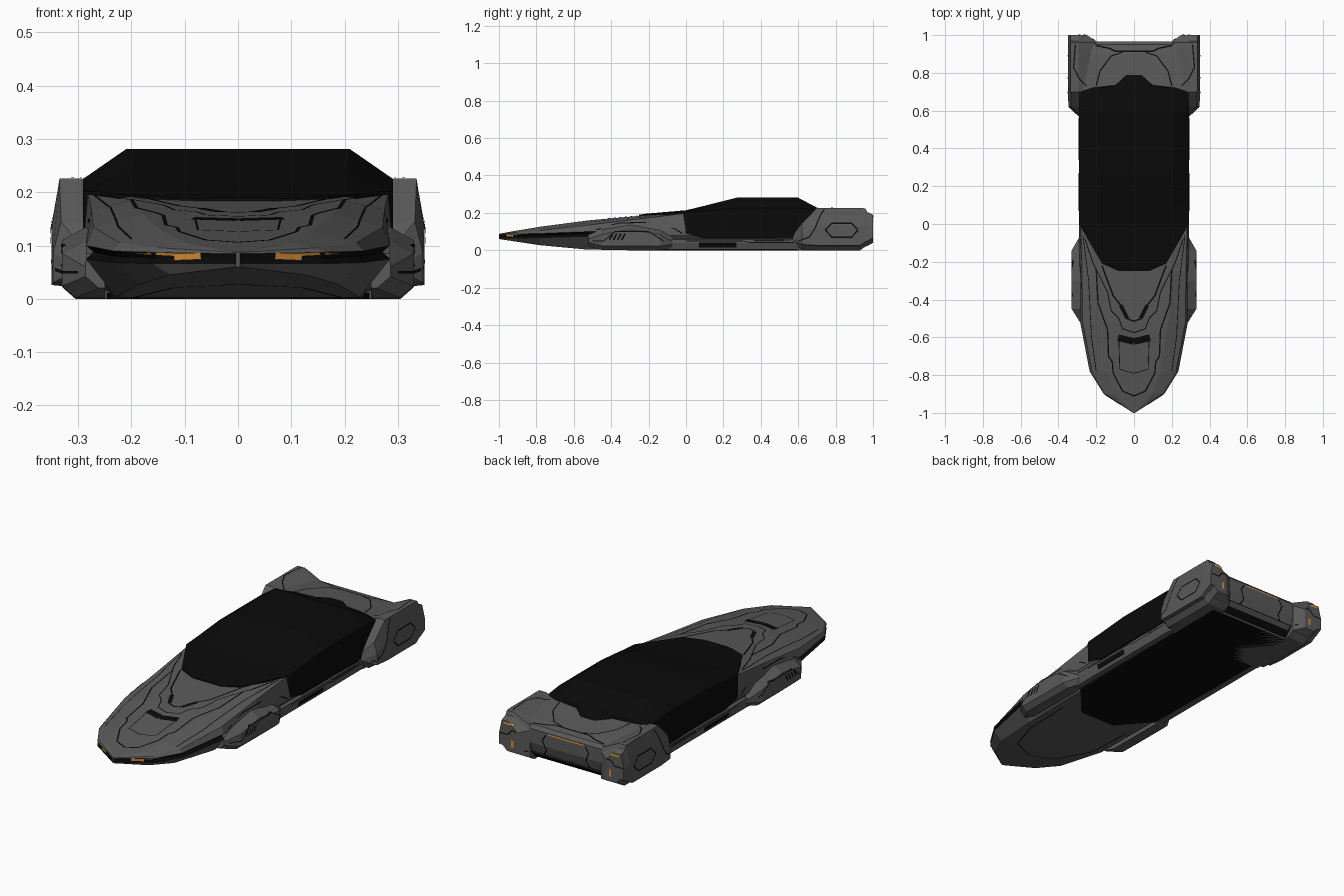
import bpy, bmesh
from mathutils import Vector
from mathutils.bvhtree import BVHTree

if "Cube" in bpy.data.objects:
    bpy.data.objects.remove(bpy.data.objects["Cube"])


def material(name, r, g, b):
    m = bpy.data.materials.new(name)
    m.diffuse_color = (r, g, b, 1)
    m.use_nodes = True
    m.node_tree.nodes["Principled BSDF"].inputs["Base Color"].default_value = m.diffuse_color
    return m


GREY = material("dark_grey", .1, .1, .1)
BLACK = material("black", .003, .003, .003)
ORANGE = material("orange", .7, .28, .04)
surf_v, surf_f = [], []          # surfaces that seams are projected onto


def finish(name, bm, mats, solid=True):
    """Mirror across x, make the object, remember its surface."""
    bmesh.ops.mirror(bm, geom=bm.verts[:] + bm.edges[:] + bm.faces[:],
                     axis='X', merge_dist=.0005)
    if solid:
        bmesh.ops.recalc_face_normals(bm, faces=bm.faces[:])
        bm.verts.index_update()
        base = len(surf_v)
        surf_v.extend(v.co.copy() for v in bm.verts)
        surf_f.extend([base + v.index for v in f.verts] for f in bm.faces)
    me = bpy.data.meshes.new(name)
    bm.to_mesh(me)
    bm.free()
    for m in mats:
        me.materials.append(m)
    ob = bpy.data.objects.new(name, me)
    bpy.context.collection.objects.link(ob)


def loft(name, stations, mats, closed=False, dark=()):
    """Skin half cross-sections (y, [(x, z)...]) and mirror them."""
    bm = bmesh.new()
    rings = [[bm.verts.new((x, y, z)) for x, z in pts] for y, pts in stations]
    n = len(rings[0])
    for s, (a, b) in enumerate(zip(rings, rings[1:])):
        for i in range(n if closed else n - 1):
            j = (i + 1) % n
            f = bm.faces.new((a[i], a[j], b[j], b[i]))
            f.material_index = int((s, i) in dark)
    bm.faces.new(rings[0])
    bm.faces.new(rings[-1])
    finish(name, bm, mats)


VIEWS = {'top': (lambda u, v: (u, v, 1), (0, 0, -1)),
         'bottom': (lambda u, v: (u, v, -1), (0, 0, 1)),
         'side': (lambda u, v: (2, u, v), (-1, 0, 0)),
         'front': (lambda u, v: (u, -2, v), (0, 1, 0)),
         'rear': (lambda u, v: (u, 2, v), (0, -1, 0))}


def seam(name, view, pts, width=.007, mat=None, step=.012):
    """Ribbon along a 2D path, projected onto the body from one view."""
    place, d = VIEWS[view]
    d = Vector(d)
    path = []
    pts = [Vector(p) for p in pts]
    for a, b in zip(pts, pts[1:]):
        k = max(1, int((b - a).length / step))
        path += [a.lerp(b, i / k) for i in range(k)]
    path.append(pts[-1])
    bm = bmesh.new()
    prev = None
    for i, p in enumerate(path):
        t = path[min(i + 1, len(path) - 1)] - path[max(i - 1, 0)]
        if t.length < 1e-6:
            continue
        t.normalize()
        off = Vector((-t.y, t.x)) * width / 2
        hits = [TREE.ray_cast(Vector(place(*q)), d)[0] for q in (p + off, p - off)]
        cur = None
        if all(hits) and abs((hits[0] - hits[1]).dot(d)) < .05:
            cur = [bm.verts.new(h - d * .002) for h in hits]
            if prev:
                bm.faces.new((prev[0], prev[1], cur[1], cur[0]))
        prev = cur
    finish(name, bm, [mat or BLACK], solid=False)


# Main hull: pointed nose with a slot running round its lip
hull = [(-1, .004, .06, .066, .085, .003, .087, .002, .088),
        (-.9, .16, .045, .066, .087, .15, .096, .1, .106),
        (-.78, .235, .027, .068, .09, .222, .105, .14, .126),
        (-.52, .285, .003, .075, .1, .272, .135, .18, .16),
        (-.25, .29, .003, .08, .105, .275, .168, .2, .184),
        (0, .29, .003, .08, .105, .282, .198, .2, .204),
        (.62, .285, .003, .06, .08, .28, .198, .2, .203)]
loft("hull", [(y, [(0, zb), (w * .8, zb), (w, zl),
                   (w * (.95 if y < -.3 else 1), (zl + zu) / 2),
                   (w, zu), (ws, zs), (wt, zt), (0, zt)])
              for y, w, zb, zl, zu, ws, zs, wt, zt in hull],
     [GREY, BLACK], dark={(s, i) for s in range(4) for i in (2, 3)})

# Black canopy: wall foot, shoulder, roof edge
canopy = [(-.25, .08, .15, .188, .05, .190), (-.21, .17, .15, .193, .1, .196),
          (0, .291, .09, .203, .2, .214), (.1, .291, .065, .21, .2, .238),
          (.27, .291, .065, .225, .21, .281), (.6, .291, .065, .225, .21, .281),
          (.7, .289, .12, .215, .22, .228), (.72, .23, .15, .216, .18, .224),
          (.735, .1, .15, .216, .08, .22), (.79, .04, .15, .206, .03, .208)]
loft("canopy", [(y, [(0, zl), (x, zl), (x, zs), (xt, zt), (0, zt)])
                for y, x, zl, zs, xt, zt in canopy], [BLACK])

# Side sills and black underbody
sill = [(.25, .003), (.28, .003), (.292, .04), (.292, .058), (.25, .065)]
loft("side_sill", [(-.12, sill), (.62, sill)], [GREY], True)
loft("underbody", [(y, [(0, 0), (x, 0), (x, .012), (0, .012)])
                   for y, x in ((-.28, .1), (-.12, .24), (.9, .25))], [BLACK])

# Front side pods
loft("front_pod", [(y, [(.25, zb), (x - .025, zb), (x, zb + .022), (x, zt - .025),
                        (.285, zt), (.25, zt)])
                   for y, x, zb, zt in ((-.52, .286, .02, .085), (-.45, .33, .002, .11),
                                        (-.3, .33, 0, .135), (-.14, .33, 0, .11),
                                        (-.07, .29, .01, .07))], [GREY], True)

# Rear deck between the pods
deck = [(.6, 0, .2), (.7, 0, .215), (.9, .0, .195), (.95, .05, .187), (.965, .1, .17)]
loft("rear_deck", [(y, [(0, zb), (.28, zb), (.28, zt), (0, zt)])
                   for y, zb, zt in deck], [GREY])

# Rear corner pods
loft("rear_pod", [(y, [(xi, zb), (x - .045, zb), (x - .02, zb + .024), (x, zb + .026),
                       (x, zb + (zt - zb) * .58), (x - .015, zt), (x - .055, zt),
                       (xi, zt - .045)])
                  for y, x, xi, zb, zt in ((.57, .294, .2, .03, .08), (.62, .347, .2, .005, .145),
                                           (.7, .35, .2, 0, .226), (.93, .35, .2, 0, .226),
                                           (.96, .35, .2, .02, .224), (.968, .35, .2, .022, .205),
                                           (1, .35, .25, .04, .19))], [GREY], True)

TREE = BVHTree.FromPolygons(surf_v, surf_f)

# Hood seams and scoop
seam("hood_outer_seam", 'top', [(0, -.91), (.06, -.885), (.11, -.79), (.115, -.73), (.135, -.7),
                                (.14, -.56), (.19, -.42), (.2, -.24)])
seam("hood_middle_seam", 'top', [(0, -.575), (.06, -.555), (.08, -.5), (.12, -.46),
                                 (.14, -.36), (.22, -.2), (.26, -.08)], .005)
seam("hood_inner_seam", 'top', [(0, -.515), (.04, -.5), (.07, -.43), (.11, -.38), (.17, -.22)], .008)
seam("hood_inner_accent", 'top', [(.035, -.5), (.07, -.43)], .02)
seam("hood_side_seam", 'top', [(.2, -.78), (.225, -.6), (.24, -.3), (.27, -.06)], .004)
seam("hood_scoop", 'top', [(0, -.622), (.085, -.602)], .036)
seam("scoop_panel_seam", 'top', [(.08, -.62), (.075, -.77), (0, -.79)], .004)

# Nose lights and underside seam
seam("nose_light", 'front', [(.07, .08), (.12, .078)], .012, ORANGE)
seam("nose_light_strip", 'front', [(.1, .082), (.19, .087)], .005, ORANGE)
seam("nose_underside_seam", 'bottom', [(.2, -.3), (.19, -.55), (.12, -.74), (0, -.8)], .006)

# Side seams, vents and hexagonal panel
for k in range(4):
    y = -.41 + k * .022
    seam("pod_vent", 'side', [(y, .055), (y + .018, .088)], .009)
seam("pod_seam", 'side', [(-.5, .05), (-.44, .05), (-.38, .1), (-.2, .1), (-.12, .05)], .005)
seam("fender_seam", 'side', [(-.48, .11), (-.36, .145), (-.2, .15), (-.06, .115), (-.02, .09)], .006)
seam("sill_recess_front", 'side', [(.07, .029), (.27, .029)], .026)
seam("sill_recess_rear", 'side', [(.34, .055), (.56, .055)], .012)
seam("sill_seam", 'side', [(.0, .05), (.3, .05), (.34, .042), (.58, .042)], .004)
seam("hex_panel", 'side', [(.745, .108), (.78, .145), (.885, .145), (.92, .108),
                           (.885, .07), (.78, .07), (.745, .108)], .007)
seam("rear_pod_seam", 'side', [(.6, .05), (.66, .07), (.69, .12), (.72, .19), (.74, .22)], .006)

# Rear deck, rear face and tail lights
seam("deck_seam", 'top', [(.06, .91), (.12, .89), (.18, .81), (.2, .73)], .006)
seam("deck_edge_seam", 'top', [(0, .915), (.1, .915), (.13, .93), (.2, .945)], .008)
seam("pod_top_seam", 'top', [(.31, .95), (.32, .83), (.29, .77), (.25, .73)], .006)
seam("tail_strip", 'rear', [(0, .164), (.1, .164)], .007, ORANGE)
seam("tail_pod_light", 'rear', [(.27, .18), (.325, .18)], .01, ORANGE)
seam("tail_corner_light", 'rear', [(.275, .065), (.275, .1)], .012, ORANGE)
seam("rear_face_seam", 'rear', [(.11, .16), (.13, .13), (.11, .08), (.13, .05)], .007)
seam("rear_pod_face_seam", 'rear', [(.345, .125), (.3, .125), (.28, .15), (.255, .15)], .006)
seam("rear_diffuser", 'rear', [(0, .03), (.22, .03)], .05)
